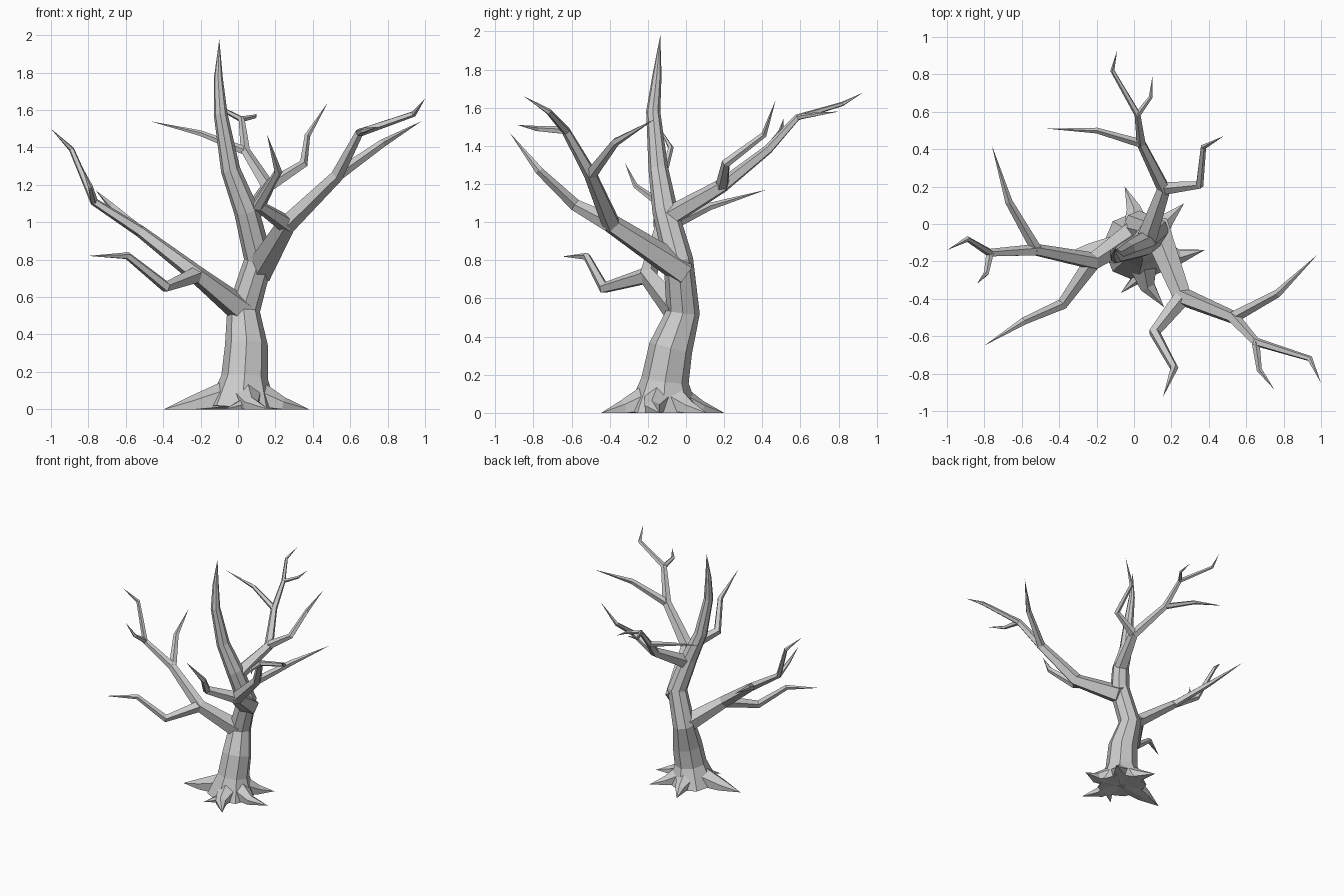
import bpy, bmesh, math
from mathutils import Vector

if "Cube" in bpy.data.objects:
    bpy.data.objects.remove(bpy.data.objects["Cube"])


def tube(name, pts, radii, sides):
    """Faceted tube along pts, capped at the start and closing to a point."""
    pts = [Vector(p) for p in pts]
    bm = bmesh.new()
    rings, side, last = [], None, None
    for i, p in enumerate(pts[:-1]):
        d = (pts[i + 1] - p).normalized()
        if i > 0:
            d = (d + (p - pts[i - 1]).normalized()).normalized()
        if side is None:
            ref = Vector((1, 0, 0)) if abs(d.z) > 0.8 else Vector((0, 0, 1))
            side = ref - d * ref.dot(d)
        else:
            side = last.rotation_difference(d) @ side
        side.normalize()
        last, up = d, d.cross(side)
        ring = []
        for k in range(sides):
            a = math.tau * k / sides
            v = p + radii[i] * (math.cos(a) * side + math.sin(a) * up)
            v.z = max(v.z, 0)
            ring.append(bm.verts.new(v))
        rings.append(ring)
    tip = bm.verts.new(pts[-1])
    bm.faces.new(rings[0][::-1])
    for k in range(sides):
        n = (k + 1) % sides
        for a, b in zip(rings, rings[1:]):
            bm.faces.new((a[k], a[n], b[n], b[k]))
        bm.faces.new((rings[-1][k], rings[-1][n], tip))
    bmesh.ops.recalc_face_normals(bm, faces=bm.faces)
    me = bpy.data.meshes.new(name)
    bm.to_mesh(me)
    bm.free()
    bpy.context.collection.objects.link(bpy.data.objects.new(name, me))


def branch(name, radius, *pts):
    """Branch that thins by a third at each bend; returns its bends for twigs."""
    radii = [radius * 0.67 ** i for i in range(len(pts))]
    tube(name, pts, radii, 5)
    return list(zip(pts, radii))


def twig(name, node, *pts):
    """Twig growing out of a bend of its parent branch."""
    branch(name, node[1] * 0.93, node[0], *pts)


# Trunk
trunk = [(.02, -.12, 0), (.035, -.11, .17), (.045, -.08, .34), (.03, -.015, .53),
         (.11, -.04, .8), (.045, -.11, 1.06), (-.04, -.145, 1.28),
         (-.093, -.172, 1.58), (-.105, -.152, 1.77), (-.1, -.135, 1.98)]
tube("trunk", trunk, [.19, .125, .115, .088, .078, .067, .052, .037, .024], 8)

# Left limb and its twigs
left = branch("left_branch", .075, (.02, -.04, .53), (-.22, -.2, .72), (-.52, -.14, .95),
              (-.77, -.155, 1.11), (-.89, -.08, 1.39), (-1, -.14, 1.5))
twig("left_low_twig", left[1], (-.385, -.43, .655), (-.59, -.52, .82), (-.8, -.65, .82))
twig("left_back_twig", left[2], (-.67, .12, 1.08), (-.76, .42, 1.17))
twig("left_end_twig", left[3], (-.79, -.265, 1.19), (-.84, -.32, 1.31))

# Right limb and its twigs
right = branch("right_branch", .08, (.11, -.01, .74), (.26, -.39, .99), (.53, -.5, 1.25),
               (.65, -.63, 1.48), (.94, -.72, 1.58), (1, -.85, 1.66))
twig("right_front_twig", right[1], (.11, -.58, 1.09), (.215, -.77, 1.27), (.155, -.925, 1.47))
twig("right_mid_twig", right[2], (.77, -.37, 1.42), (.98, -.165, 1.54))
twig("right_end_twig", right[3], (.67, -.78, 1.49), (.75, -.885, 1.51))

# Back limb and its twigs
back = branch("back_branch", .058, (.06, -.1, 1.02), (.16, .19, 1.19), (.04, .43, 1.38),
              (.02, .585, 1.55), (-.115, .82, 1.62), (-.09, .93, 1.68))
twig("back_right_twig", back[1], (.35, .21, 1.31), (.37, .41, 1.46), (.48, .47, 1.64))
twig("back_left_twig", back[2], (-.2, .5, 1.475), (-.47, .51, 1.54))
twig("back_end_twig", back[3], (.09, .68, 1.565), (.1, .8, 1.58))

# Roots: direction, length and sideways bend (degrees)
base = Vector((.03, -.12, 0))
for i, (angle, length, bend) in enumerate([(187, .43, 0), (104, .33, -5), (44, .33, 0),
                                           (-3, .35, -12), (-68, .35, -11), (248, .27, 20)]):
    def spot(reach, turn, z):
        a = math.radians(angle + turn)
        return base + Vector((reach * math.cos(a), reach * math.sin(a), z))
    tube(f"root_{i + 1}",
         [spot(.05, bend, .07), spot(length * .62, bend, .02), spot(length, 0, 0)],
         [.1, length * .13], 6)
